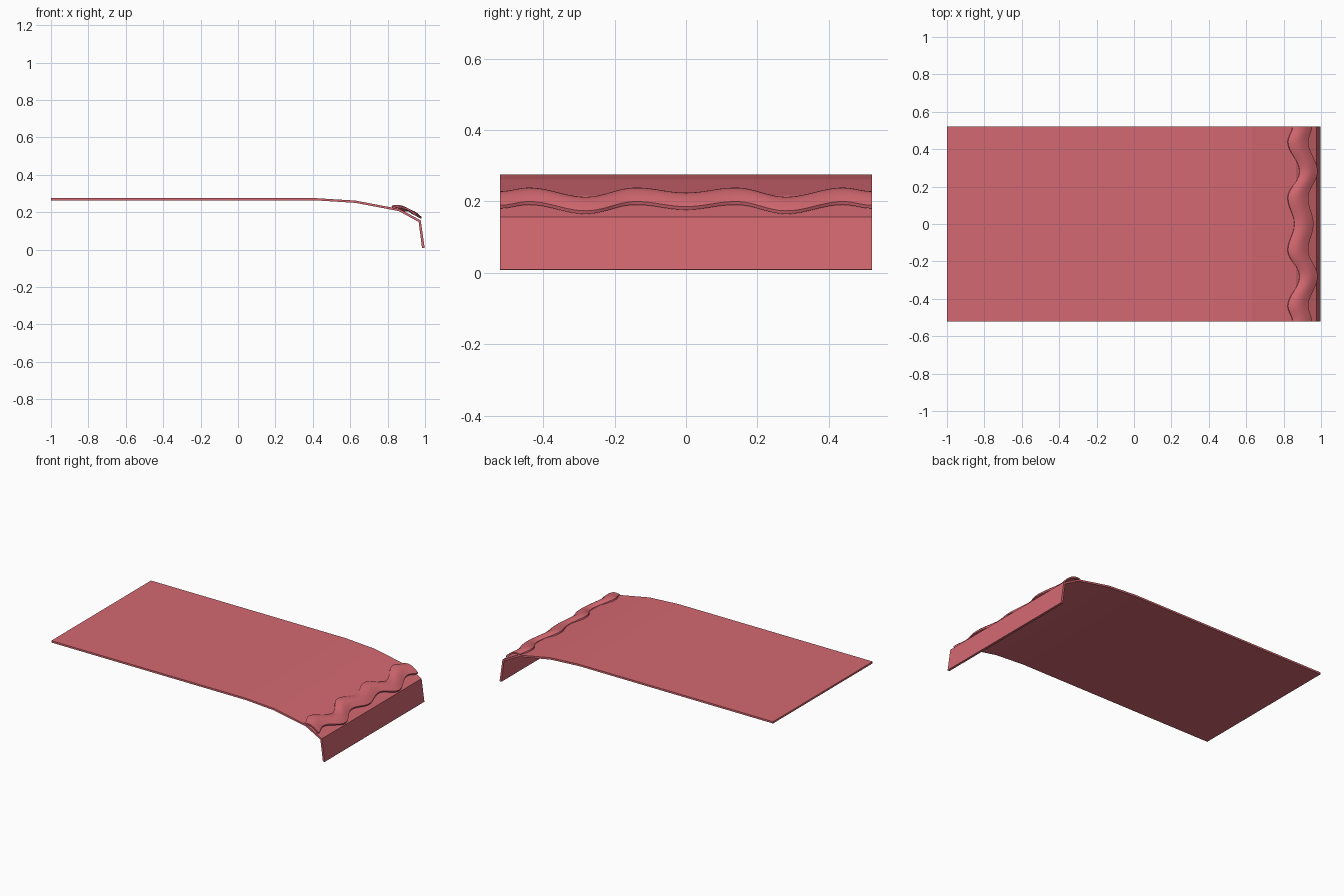
import bpy, math

if "Cube" in bpy.data.objects:
    bpy.data.objects.remove(bpy.data.objects["Cube"])

cloth = bpy.data.materials.new("rose red cloth")
cloth.diffuse_color = (0.66, 0.14, 0.165, 1)
cloth.use_nodes = True
cloth.node_tree.nodes["Principled BSDF"].inputs["Base Color"].default_value = cloth.diffuse_color


def sweep(name, rings, closed_count):
    """Skin a list of equal closed rings into a capped solid."""
    n = closed_count
    verts = [p for r in rings for p in r]
    faces = []
    for i in range(len(rings) - 1):
        for j in range(n):
            k = (j + 1) % n
            faces.append((i * n + j, (i + 1) * n + j, (i + 1) * n + k, i * n + k))
    # end caps as quads between the outer and inner skin
    last = (len(rings) - 1) * n
    for j in range(n // 2 - 1):
        a, b, c, d = j, j + 1, n - 2 - j, n - 1 - j
        faces.append((a, b, c, d))
        faces.append((last + d, last + c, last + b, last + a))
    me = bpy.data.meshes.new(name)
    me.from_pydata(verts, [], faces)
    me.materials.append(cloth)
    ob = bpy.data.objects.new(name, me)
    bpy.context.collection.objects.link(ob)
    bpy.context.view_layer.objects.active = ob
    ob.select_set(True)
    bpy.ops.object.mode_set(mode='EDIT')
    bpy.ops.mesh.select_all(action='SELECT')
    bpy.ops.mesh.normals_make_consistent(inside=False)
    bpy.ops.object.mode_set(mode='OBJECT')
    return ob


# Blanket: flat sheet that bends down over the foot end
top = [(-1, .275), (.42, .275), (.63, .262), (.865, .217), (.977, .156), (.998, .009)]
under = [(-1, .263), (.42, .263), (.627, .250), (.860, .206), (.966, .148), (.984, .008)]
ring = top + under[::-1]
sweep("blanket", [[(x, y, z) for x, z in ring] for y in (-.52, .52)], len(ring))

# Ruffle: thin arched strip whose position snakes up and down the slope
keys = [(0, .55), (.14, 0), (.28, 1), (.44, 0), (.52, .4)]


def wave(y):
    y = abs(y)
    for (a, u), (b, v) in zip(keys, keys[1:]):
        if y <= b + 1e-6:
            return u + (v - u) * (1 - math.cos(math.pi * (y - a) / (b - a))) / 2


def ruffle_ring(y, steps=10):
    s = wave(y)
    outer, inner = [], []
    for i in range(steps + 1):
        t = i / steps
        x = .824 + .108 * t + s * (.062 - .012 * t)
        z = .236 - .036 * t - .026 * s + .017 * math.sin(math.pi * t)
        outer.append((x, y, z))
        inner.append((x - .003, y, z - .009))
    return outer + inner[::-1]


rows = 64
rings = [ruffle_ring(-.52 + 1.04 * i / rows) for i in range(rows + 1)]
ruffle = sweep("ruffle", rings, len(rings[0]))
bpy.ops.object.select_all(action='DESELECT')
ruffle.select_set(True)
bpy.context.view_layer.objects.active = ruffle
bpy.ops.object.shade_smooth_by_angle(angle=math.radians(35))
